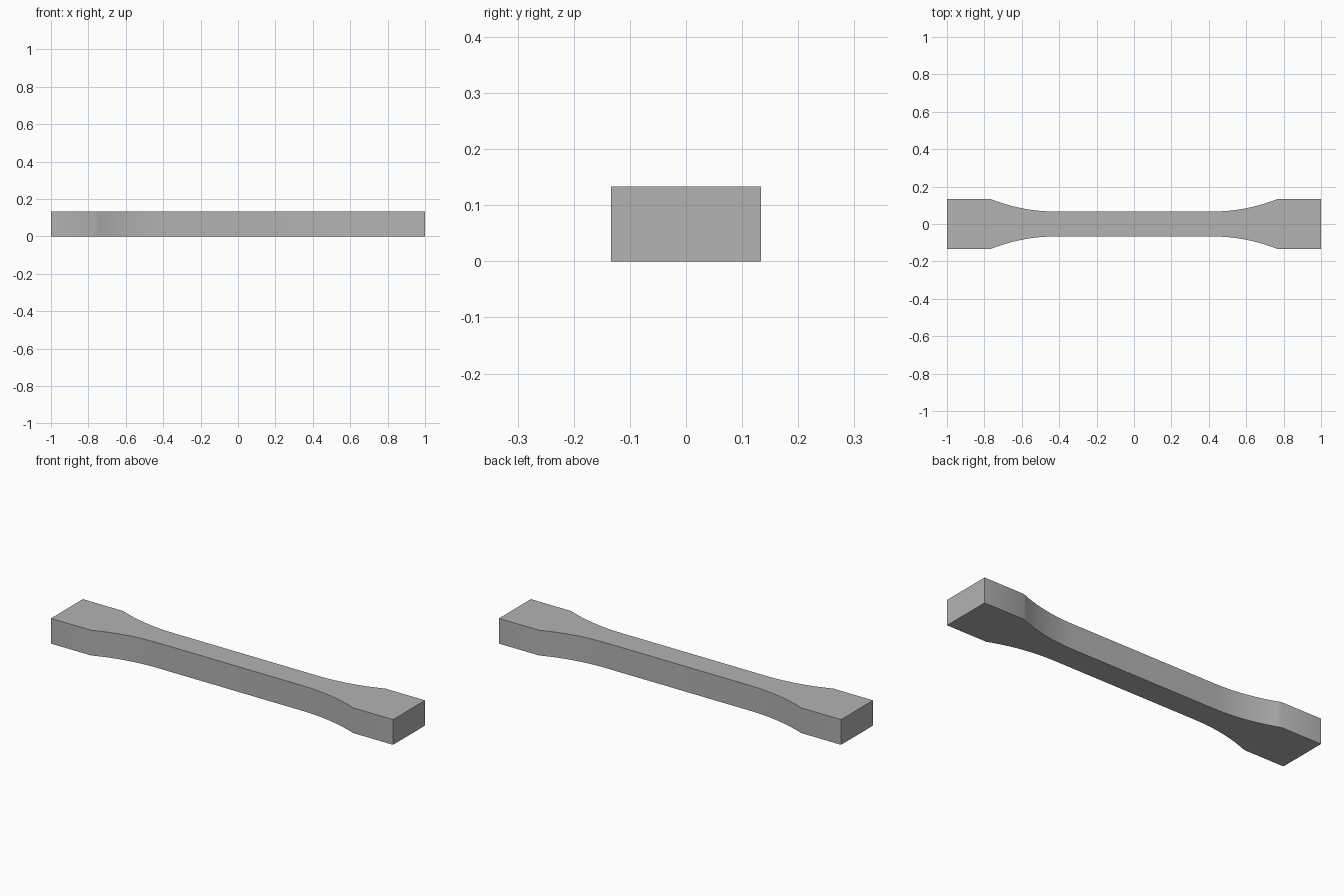
import bpy, bmesh, math

# Remove the default cube
cube = bpy.data.objects.get("Cube")
if cube:
    bpy.data.objects.remove(cube, do_unlink=True)

# Dimensions of the waisted test bar
HALF_LENGTH, GRIP, WAIST, HEIGHT = 1.0, 0.1333, 0.0667, 0.1333
RADIUS, ARC_START, STEPS = 0.933, 0.42, 16

# Single grey material
grey = bpy.data.materials.new("plain_grey")
grey.use_nodes = True
colour = (0.45, 0.45, 0.45, 1)
grey.diffuse_color = colour
grey.node_tree.nodes["Principled BSDF"].inputs["Base Color"].default_value = colour

# Quarter profile: straight waist, tangent arc fillet, then wide grip
sweep = math.acos(1 - (GRIP - WAIST) / RADIUS)
quarter = [(ARC_START + RADIUS * math.sin(sweep * i / STEPS),
            WAIST + RADIUS * (1 - math.cos(sweep * i / STEPS)))
           for i in range(STEPS + 1)]
quarter.append((HALF_LENGTH, GRIP))

# Mirror the quarter into a closed outline, counter-clockwise
back = quarter[::-1] + [(-x, y) for x, y in quarter]
outline = back + [(-x, -y) for x, y in back]

# Extrude the outline upwards
bm = bmesh.new()
base = bm.faces.new([bm.verts.new((x, y, 0)) for x, y in outline])
top = bmesh.ops.extrude_face_region(bm, geom=[base], use_keep_orig=True)
bmesh.ops.translate(bm, vec=(0, 0, HEIGHT),
                    verts=[v for v in top["geom"] if isinstance(v, bmesh.types.BMVert)])
bmesh.ops.recalc_face_normals(bm, faces=bm.faces[:])
mesh = bpy.data.meshes.new("waisted_bar")
bm.to_mesh(mesh)
bm.free()
mesh.materials.append(grey)

bar = bpy.data.objects.new("waisted_bar", mesh)
bpy.context.collection.objects.link(bar)

# Smooth the curved sides and keep the rims sharp
bpy.ops.object.select_all(action="DESELECT")
bar.select_set(True)
bpy.context.view_layer.objects.active = bar
bpy.ops.object.shade_smooth_by_angle(angle=math.radians(30))
